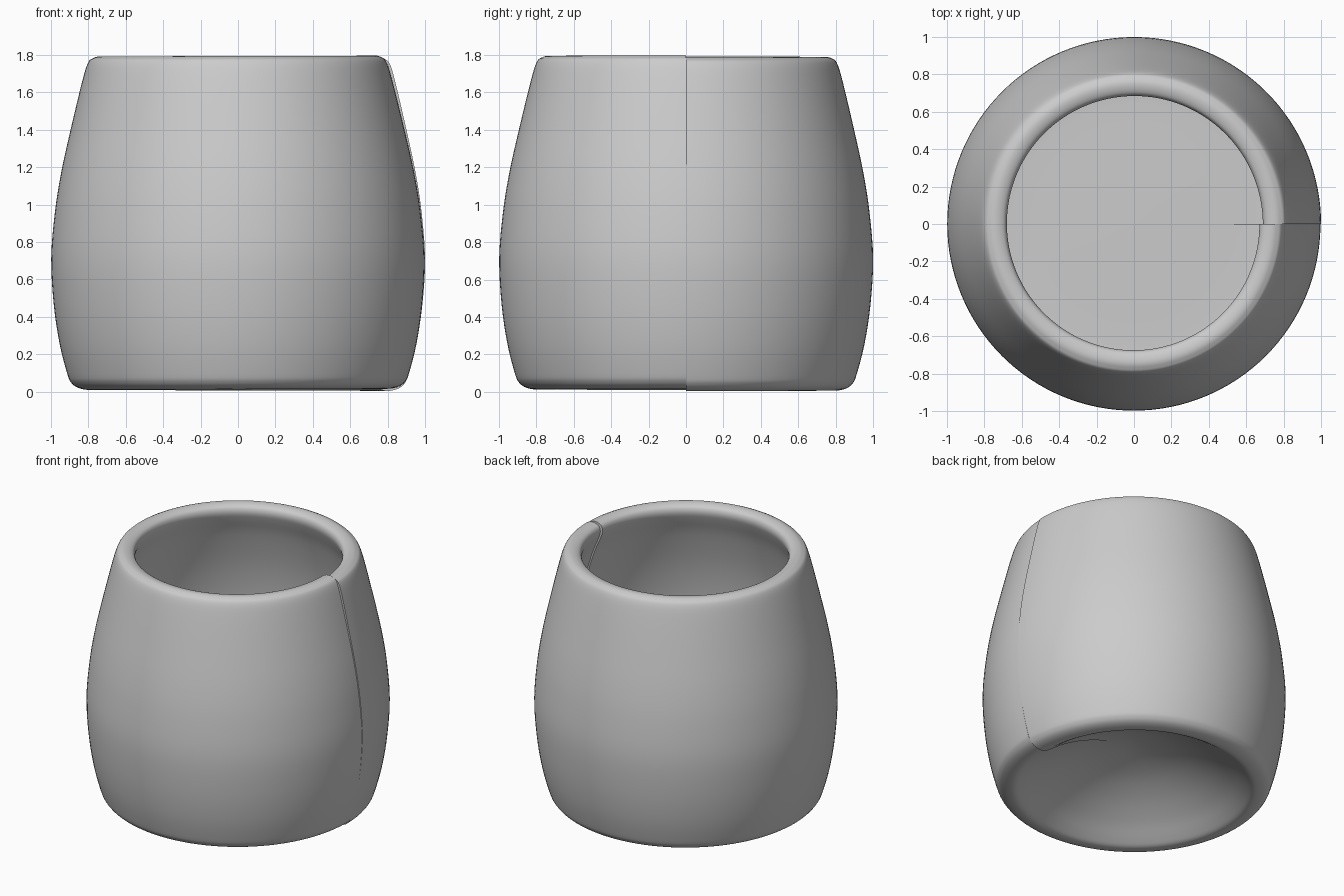
import bpy, math

if "Cube" in bpy.data.objects:
    bpy.data.objects.remove(bpy.data.objects["Cube"])

# Cross-section control points (radius, height): inner floor -> rim -> outer wall -> foot -> underside dome
PROFILE = [(0, .42), (.3, .42), (.6, .42), (.74, .43), (.83, .48), (.87, .62), (.88, .8),
           (.865, 1.05), (.82, 1.3), (.745, 1.55), (.69, 1.68), (.671, 1.735), (.677, 1.772), (.7, 1.79),
           (.735, 1.797), (.765, 1.789), (.792, 1.765),
           (.823, 1.67), (.89, 1.4), (.94, 1.18), (.975, .97), (.997, .72), (.985, .47),
           (.955, .26), (.915, .1), (.895, .055), (.865, .03), (.82, .017), (.78, .02),
           (.73, .05), (.62, .125), (.45, .215), (.25, .285), (0, .32)]
SEGMENTS = 128
SUBSTEPS = 4
TILT = 0.015      # section tilt at the start of the turn, fading out to leave a thin seam at +x
PIVOT_Z = 0.5


def catmull(p0, p1, p2, p3, t):
    return tuple(.5 * (2 * b + (c - a) * t + (2 * a - 5 * b + 4 * c - d) * t * t
                       + (3 * b - a - 3 * c + d) * t ** 3) for a, b, c, d in zip(p0, p1, p2, p3))


def smooth_profile(pts):
    ext = [(-pts[1][0], pts[1][1])] + pts + [(-pts[-2][0], pts[-2][1])]
    out = [catmull(*ext[i:i + 4], k / SUBSTEPS)
           for i in range(len(pts) - 1) for k in range(SUBSTEPS)]
    return out[1:]            # the axis points are added as poles


section = smooth_profile(PROFILE)
n = len(section)

# Sweep the slowly tilting section around z
verts, faces = [], []
for i in range(SEGMENTS + 1):
    u = i / SEGMENTS
    a = TILT * (1 - u)
    c, s = math.cos(u * math.tau), math.sin(u * math.tau)
    for r, z in section:
        rr = r + a * (z - PIVOT_Z) * min(1, r / .5)
        verts.append((rr * c, rr * s, z - a * r))
floor_pole, dome_pole = len(verts), len(verts) + 1
verts += [(0, 0, PROFILE[0][1]), (0, 0, PROFILE[-1][1])]

# The last strip joins end to start and forms the step of the seam
for i in range(SEGMENTS + 1):
    p, q = i * n, ((i + 1) % (SEGMENTS + 1)) * n
    faces += [(p + j, p + j + 1, q + j + 1, q + j) for j in range(n - 1)]
    faces.append((floor_pole, p, q))
    faces.append((p + n - 1, dome_pole, q + n - 1))

mesh = bpy.data.meshes.new("barrel_cup")
mesh.from_pydata(verts, [], [f[::-1] for f in faces])
mesh.update()
cup = bpy.data.objects.new("barrel_cup", mesh)
bpy.context.collection.objects.link(cup)
bpy.context.view_layer.objects.active = cup
cup.select_set(True)

# Consistent outward normals, smooth shading with a crisp seam
bpy.ops.object.mode_set(mode='EDIT')
bpy.ops.mesh.select_all(action='SELECT')
bpy.ops.mesh.normals_make_consistent(inside=False)
bpy.ops.object.mode_set(mode='OBJECT')
bpy.ops.object.shade_smooth_by_angle(angle=math.radians(35))
